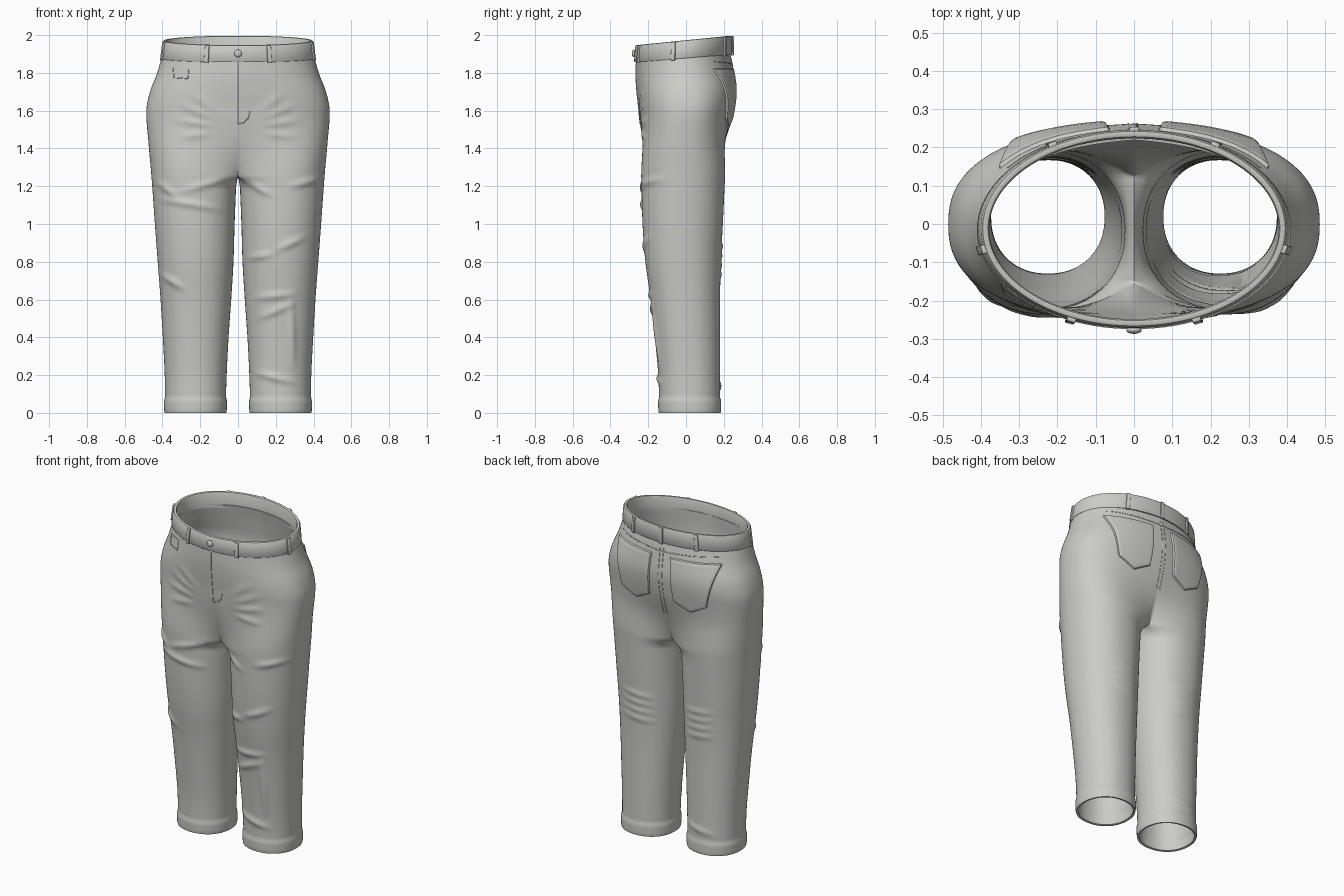
import bpy, bmesh, math
from mathutils import Vector
from mathutils.bvhtree import BVHTree

cube = bpy.data.objects.get("Cube")
if cube:
    bpy.data.objects.remove(cube)

cloth = bpy.data.materials.new("grey cloth")
cloth.use_nodes = True
cloth.diffuse_color = (0.6, 0.6, 0.57, 1)
cloth.node_tree.nodes["Principled BSDF"].inputs["Base Color"].default_value = (0.6, 0.6, 0.57, 1)

CROTCH, TOP = 1.25, 1.9
OUTER, INNER = 72, 16
# height, outer half width, inner leg gap, front y, back y
ROWS = [(0, .385, .066, -.14, .18), (.2, .388, .06, -.147, .18), (.4, .398, .05, -.165, .18),
        (.6, .41, .036, -.187, .18), (.8, .425, .024, -.215, .185), (1, .44, .018, -.23, .195),
        (1.25, .458, .008, -.237, .207), (1.42, .473, 0, -.242, .218), (1.6, .485, 0, -.25, .25),
        (1.7, .466, 0, -.26, .262), (1.8, .428, 0, -.266, .25), (1.9, .4, 0, -.264, .232)]


def smooth(a, b, v):
    p = max(0, min(1, (v - a) / (b - a)))
    return p * p * (3 - 2 * p)


def measure(z):
    """Cubic interpolation of the size rows."""
    i = max(k for k in range(len(ROWS) - 1) if ROWS[k][0] <= z + 1e-9)
    p0, p1, p2, p3 = (ROWS[max(0, min(len(ROWS) - 1, i + d))] for d in (-1, 0, 1, 2))
    h = p2[0] - p1[0]
    t = (z - p1[0]) / h
    out = []
    for c in range(1, 5):
        m1 = (p2[c] - p0[c]) / (p2[0] - p0[0]) * h
        m2 = (p3[c] - p1[c]) / (p3[0] - p1[0]) * h
        out.append((2*t**3 - 3*t**2 + 1) * p1[c] + (t**3 - 2*t**2 + t) * m1
                   + (3*t**2 - 2*t**3) * p2[c] + (t**3 - t**2) * m2)
    return out


def oval(t, n):
    c, s = math.cos(t), math.sin(t)
    return (math.copysign(abs(c) ** (2 / n), c), math.copysign(abs(s) ** (2 / n), s))


def half_ring(z):
    """One section of the left half: torso arc, or closed leg loop."""
    w, gap, front, back = measure(z)
    cy, d = (front + back) / 2, (back - front) / 2
    cx, r = (w + gap) / 2, (w - gap) / 2
    q = max(0, min(1, (1.6 - z) / (1.6 - CROTCH)))
    pinch = 1 if z >= CROTCH else max(0, 1 - (CROTCH - z) / .07) ** 2
    reach = math.radians(140)
    cuff = .006 * smooth(.08, .066, z) * smooth(-.02, .015, z)
    pts = []
    for j in range(OUTER + 1):
        u = -1 + 2 * j / OUTER
        tx, ty = oval(u * math.pi / 2, 2.4 - .35 * smooth(1.6, TOP, z))
        lx, ly = oval(u * reach, 2.15)
        f = u ** 4
        b = smooth(0, 1, q) * (1 - f) + q * q * f
        x = (tx * w * (1 - b) + (cx + lx * (r + cuff)) * b) * (1 - pinch * u ** 8)
        if abs(u) == 1 and pinch == 1:
            x = 0
        y = cy + ty * d * (1 - b) + ly * (d + cuff) * b
        pts.append((x, y, z + .085 * y * smooth(1.6, TOP, z)))
    if z <= CROTCH:
        for j in range(1, INNER):
            lx, ly = oval(reach + (2 * math.pi - 2 * reach) * j / INNER, 2.15)
            pts.append(((cx + lx * (r + cuff)) * (1 - pinch), cy + ly * (d + cuff), z))
    return pts


def finish(name, bm, thickness=0, angle=40):
    mesh = bpy.data.meshes.new(name)
    bm.to_mesh(mesh)
    bm.free()
    obj = bpy.data.objects.new(name, mesh)
    bpy.context.collection.objects.link(obj)
    mesh.materials.append(cloth)
    bpy.ops.object.select_all(action='DESELECT')
    obj.select_set(True)
    bpy.context.view_layer.objects.active = obj
    if thickness:
        mod = obj.modifiers.new("cloth thickness", 'SOLIDIFY')
        mod.thickness, mod.offset = thickness, -1
        bpy.ops.object.modifier_apply(modifier=mod.name)
    bpy.ops.object.shade_smooth_by_angle(angle=math.radians(angle))
    return obj


# Trouser body: both halves lofted and welded along the middle
bm = bmesh.new()
levels = [TOP - (TOP - CROTCH) * i / 52 for i in range(52)] + [CROTCH - CROTCH * i / 104 for i in range(105)]
levels[52] = CROTCH
for side in (1, -1):
    previous = None
    for z in levels:
        ring = [bm.verts.new((side * x, y, h)) for x, y, h in half_ring(max(z, 0))]
        if previous:
            closed = len(previous) > OUTER + 1
            count = len(previous) if closed else OUTER
            for j in range(count):
                k = (j + 1) % len(ring)
                quad = [previous[j], ring[j], ring[k], previous[k]]
                bm.faces.new(quad if side > 0 else quad[::-1])
        previous = ring
bmesh.ops.remove_doubles(bm, verts=bm.verts, dist=1e-5)
bm.normal_update()
outermost = max(bm.faces, key=lambda f: f.calc_center_median().x)
if outermost.normal.x < 0:
    bmesh.ops.reverse_faces(bm, faces=bm.faces)
bm.normal_update()

# Wrinkles: soft ridges along short lines (x, z to x, z) on front or back
FOLDS = [(-.42, 1.22, -.33, 1.15), (-.3, 1.17, -.07, 1.24), (-.4, 1.13, -.1, 1.08), (-.4, .73, -.29, .66),
         (.06, 1.22, .18, 1.15), (.28, 1.2, .43, 1.24), (.06, .82, .18, .84), (.2, .86, .35, .93),
         (.1, .61, .3, .63), (.11, .5, .29, .58), (.1, .21, .3, .16), (.29, .25, .28, .6)]
folds = [(f, -1, .011) for f in FOLDS]
for s in (1, -1):
    for a, b, c, d in [(.11, 1.58, .23, 1.69), (.12, 1.55, .29, 1.63), (.13, 1.52, .32, 1.55), (.15, 1.48, .3, 1.46)]:
        folds.append(((s * a, b, s * c, d), -1, .008))
    for i in range(4):
        folds.append(((s * .12, .72 + .05 * i, s * .3, .74 + .05 * i), 1, .007))
folds.append(((-.3, .13, -.12, .16), 1, .008))
shifts = []
for v in bm.verts:
    push = 0
    for (x1, z1, x2, z2), face, height in folds:
        if v.normal.y * face <= 0 or abs(v.co.z - (z1 + z2) / 2) > .3:
            continue
        dx, dz = x2 - x1, z2 - z1
        t = max(0, min(1, ((v.co.x - x1) * dx + (v.co.z - z1) * dz) / (dx * dx + dz * dz)))
        dist = math.hypot(v.co.x - x1 - t * dx, v.co.z - z1 - t * dz)
        taper = .25 + .75 * math.sin(math.pi * t)
        push += height * taper * math.exp(-(dist / .017) ** 2) * smooth(0, .5, v.normal.y * face)
    shifts.append(v.normal * push)
for v, shift in zip(bm.verts, shifts):
    v.co += shift
bm.normal_update()
tree = BVHTree.FromBMesh(bm)
finish("trouser_body", bm, .013, 60)


def on_body(x, z, face, lift=0):
    hit, normal, _, _ = tree.ray_cast(Vector((x, face, z)), Vector((0, -face, 0)))
    if hit is None:
        return Vector((x, 0, z))
    return hit + (normal if normal.y * face > 0 else -normal) * lift


# Waistband: rounded strip swept around the tilted waist
def waist_point(a, grow, level):
    w = .407 - .012 * level + grow
    y = -.015 + .003 * level + math.sin(a) * (.256 - .002 * level + grow)
    return Vector((math.cos(a) * w, y, 1.878 + .095 * level + (.08 + .02 * level) * y))


bm = bmesh.new()
STRIP = [(-.018, 0), (0, 0), (.004, .06), (.004, .9), (0, .98), (-.007, 1), (-.014, .98), (-.018, .9)]
rings = [[bm.verts.new(waist_point(2 * math.pi * i / 96, g, l)) for g, l in STRIP] for i in range(96)]
for i in range(96):
    a, b = rings[i], rings[(i + 1) % 96]
    for j in range(len(STRIP)):
        k = (j + 1) % len(STRIP)
        bm.faces.new((a[j], b[j], b[k], a[k]))
bmesh.ops.recalc_face_normals(bm, faces=bm.faces)
finish("waistband", bm)

# Belt loops: front pair, side pair, back pair and back centre
for i, deg in enumerate((-114, -66, -168, -12, 58, 122, 90)):
    a = math.radians(deg)
    low, high = waist_point(a, .005, -.06), waist_point(a, .005, .97)
    out = Vector((math.cos(a) / .4, math.sin(a) / .256, 0)).normalized()
    along = Vector((-out.y, out.x, 0))
    bm = bmesh.new()
    bmesh.ops.create_cube(bm, size=1)
    for v in bm.verts:
        v.co = (low + high) / 2 + along * v.co.x * .024 + out * v.co.y * .014 + (high - low) * v.co.z
    bmesh.ops.recalc_face_normals(bm, faces=bm.faces)
    bmesh.ops.bevel(bm, geom=bm.edges[:], offset=.003, segments=2, affect='EDGES', profile=.5)
    finish("belt_loop_%d" % (i + 1), bm)

# Waist button
bm = bmesh.new()
bmesh.ops.create_uvsphere(bm, u_segments=20, v_segments=12, radius=.02)
for v in bm.verts:
    v.co = (v.co.x, v.co.y * .5 - .277, v.co.z + 1.903)
finish("waist_button", bm)

# Back pockets: five-sided padded patches lying on the seat
steps = [0, .025, .06] + [i / 10 for i in range(1, 10)] + [.94, .975, 1]
for side, label in ((1, "left"), (-1, "right")):
    bm = bmesh.new()
    grid = []
    for v in steps:
        row = []
        for u in steps:
            bottom = 1.5 + .055 * abs(2 * u - 1)
            z = 1.825 + (bottom - 1.825) * v
            x = (.06 + .02 * v) * (1 - u) + (.355 - .065 * v) * u
            edge = min(u, v, 1 - u, 1 - v)
            lift = -.004 if edge == 0 else .009 if edge < .05 else .012
            row.append(bm.verts.new(on_body(side * x, z, 1, lift)))
        grid.append(row)
    for i in range(len(steps) - 1):
        for j in range(len(steps) - 1):
            quad = (grid[i][j], grid[i][j + 1], grid[i + 1][j + 1], grid[i + 1][j])
            bm.faces.new(quad[::-1] if side > 0 else quad)
    bm.normal_update()
    if sum(f.normal.y for f in bm.faces) < 0:
        bmesh.ops.reverse_faces(bm, faces=bm.faces)
    finish("back_pocket_" + label, bm, 0, 35)


# Stitched seams: thin cords following the cloth
def seam(name, corners, face):
    curve = bpy.data.curves.new(name, 'CURVE')
    curve.dimensions, curve.bevel_depth, curve.bevel_resolution = '3D', .0025, 1
    path = []
    for (x1, z1), (x2, z2) in zip(corners, corners[1:]):
        path += [on_body(x1 + (x2 - x1) * i / 8, z1 + (z2 - z1) * i / 8, face) for i in range(9)]
    line = curve.splines.new('POLY')
    line.points.add(len(path) - 1)
    for point, co in zip(line.points, path):
        point.co = (*co, 1)
    curve.materials.append(cloth)
    bpy.context.collection.objects.link(bpy.data.objects.new(name, curve))


seam("fly_seam", [(0, 1.85), (0, 1.53)], -1)
seam("fly_stitch", [(.065, 1.6), (.055, 1.56), (.03, 1.535), (0, 1.53)], -1)
seam("coin_pocket_stitch", [(-.345, 1.83), (-.34, 1.775), (-.265, 1.77), (-.26, 1.83), (-.345, 1.83)], -1)
for s in (.008, -.015):
    seam("seat_seam", [(s, 1.87), (s, 1.45)], 1)
for s in (1, -1):
    seam("yoke_seam", [(0, 1.845), (s * .33, 1.86)], 1)
